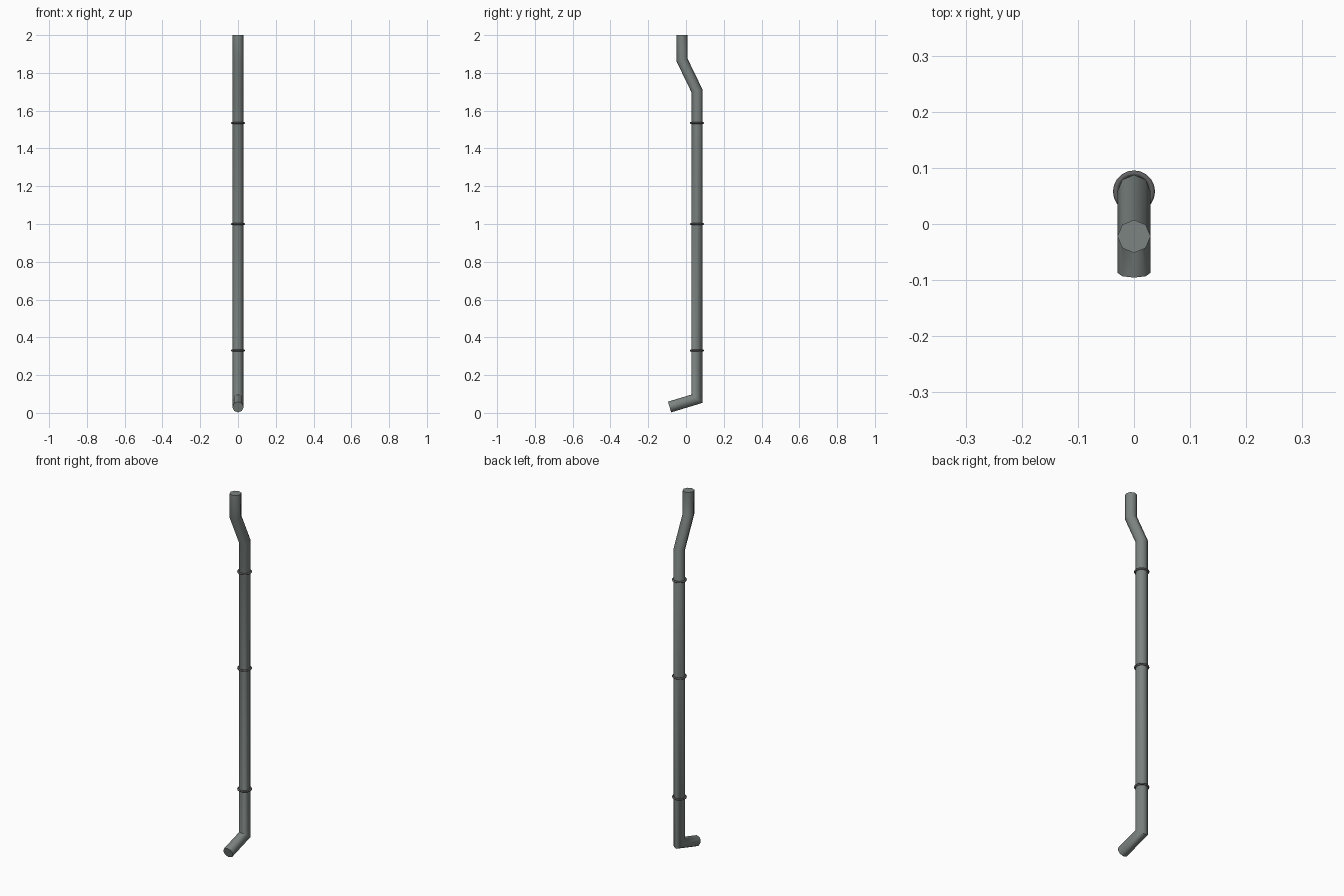
import bpy, bmesh, math
from mathutils import Vector

if "Cube" in bpy.data.objects:
    bpy.data.objects.remove(bpy.data.objects["Cube"])

SIDES = 8
RADIUS = 0.0295
MAIN_Y = 0.058


def material(name, color):
    m = bpy.data.materials.new(name)
    m.diffuse_color = color
    m.use_nodes = True
    m.node_tree.nodes["Principled BSDF"].inputs["Base Color"].default_value = m.diffuse_color
    return m


def smooth(obj, angle):
    bpy.ops.object.select_all(action='DESELECT')
    obj.select_set(True)
    bpy.context.view_layer.objects.active = obj
    bpy.ops.object.shade_smooth_by_angle(angle=math.radians(angle))


def swept_pipe(name, path, radius, sides, mat):
    """Mitred, capped tube along a (y, z) polyline."""
    pts = [Vector((0, y, z)) for y, z in path]
    dirs = [(b - a).normalized() for a, b in zip(pts, pts[1:])]
    side = Vector((1, 0, 0))
    bm = bmesh.new()
    rings = []
    for i, p in enumerate(pts):
        a, b = dirs[max(i - 1, 0)], dirs[min(i, len(dirs) - 1)]
        t = (a + b).normalized()
        up = side.cross(t) / t.dot(a)
        rings.append([bm.verts.new(p + radius * (side * math.cos(u) + up * math.sin(u)))
                      for u in (2 * math.pi * k / sides for k in range(sides))])
    for r, s in zip(rings, rings[1:]):
        for k in range(sides):
            n = (k + 1) % sides
            bm.faces.new((r[k], r[n], s[n], s[k]))
    bm.faces.new(rings[0])
    bm.faces.new(rings[-1])
    bmesh.ops.recalc_face_normals(bm, faces=bm.faces)
    mesh = bpy.data.meshes.new(name)
    bm.to_mesh(mesh)
    bm.free()
    obj = bpy.data.objects.new(name, mesh)
    bpy.context.collection.objects.link(obj)
    mesh.materials.append(mat)
    smooth(obj, 50)
    return obj


pipe_mat = material("pipe_grey", (0.20, 0.23, 0.22, 1))
band_mat = material("band_grey", (0.12, 0.12, 0.12, 1))

# Downpipe: top neck, offset bend, long run, outlet spout
swept_pipe("drain_pipe",
           [(-0.022, 2.0), (-0.022, 1.87), (MAIN_Y, 1.705),
            (MAIN_Y, 0.075), (-0.087, 0.031)],
           RADIUS, SIDES, pipe_mat)

# Thin rounded joint bands around the long run
for i, z in enumerate((0.33, 1.0, 1.535)):
    bpy.ops.mesh.primitive_torus_add(location=(0, MAIN_Y, z), major_radius=0.0325,
                                     minor_radius=0.005, major_segments=20,
                                     minor_segments=8)
    band = bpy.context.object
    band.name = f"joint_band_{i + 1}"
    band.data.materials.append(band_mat)
    smooth(band, 60)
